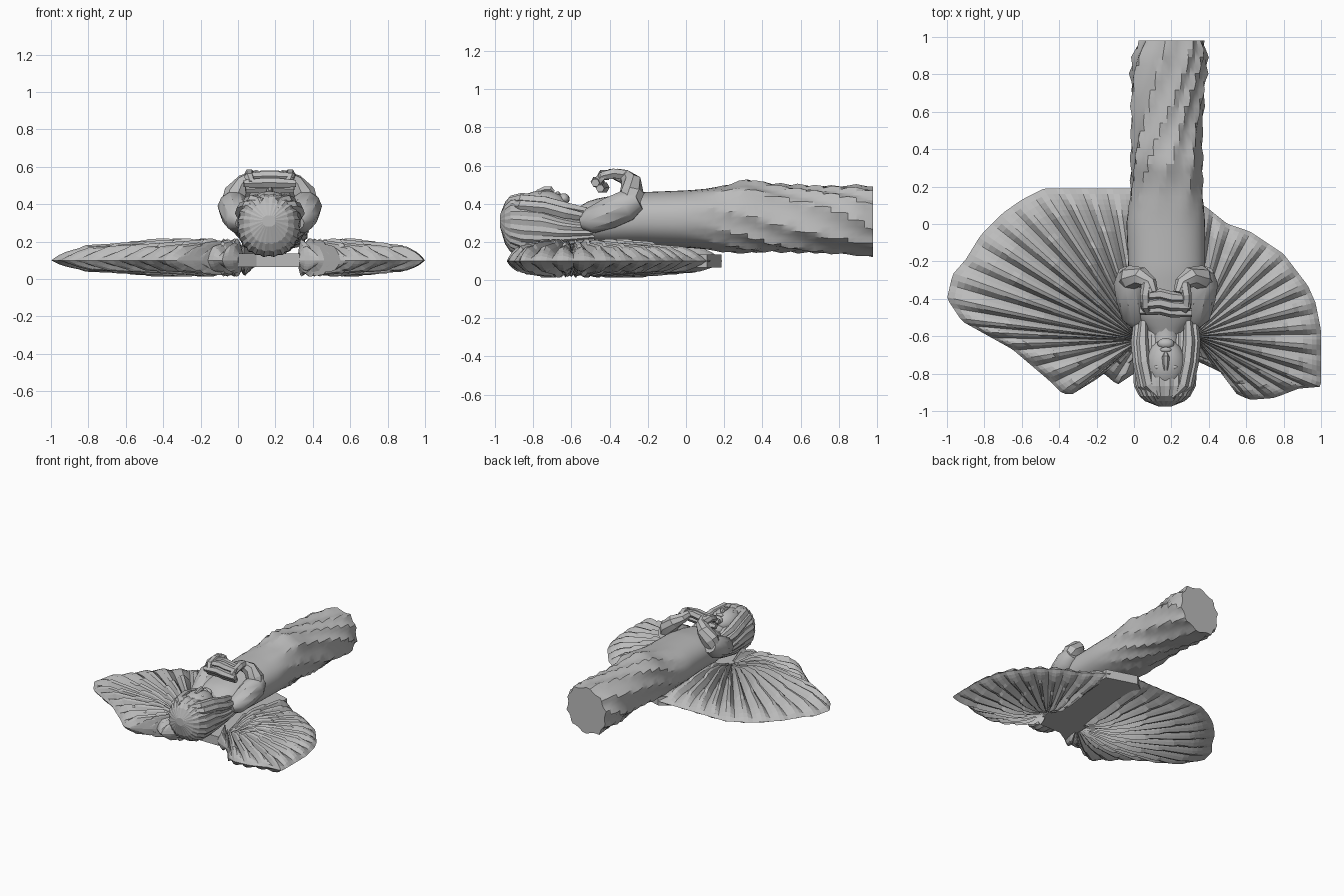
import bpy, bmesh, math
from mathutils import Vector, Matrix

if "Cube" in bpy.data.objects:
    bpy.data.objects.remove(bpy.data.objects["Cube"])

stone = bpy.data.materials.new("grey stone")
stone.diffuse_color = (0.5, 0.5, 0.5, 1)
stone.use_nodes = True
stone.node_tree.nodes["Principled BSDF"].inputs["Base Color"].default_value = stone.diffuse_color
CX = 0.17  # figure axis


def finish(bm, name, smooth=None):
    bmesh.ops.remove_doubles(bm, verts=bm.verts, dist=1e-5)
    bmesh.ops.recalc_face_normals(bm, faces=bm.faces)
    me = bpy.data.meshes.new(name)
    bm.to_mesh(me)
    bm.free()
    me.materials.append(stone)
    ob = bpy.data.objects.new(name, me)
    bpy.context.collection.objects.link(ob)
    if smooth:
        bpy.ops.object.select_all(action='DESELECT')
        ob.select_set(True)
        bpy.context.view_layer.objects.active = ob
        bpy.ops.object.shade_smooth_by_angle(angle=math.radians(smooth))
    return ob


def bridge(bm, rings):
    n = len(rings[0])
    for a, b in zip(rings, rings[1:]):
        for i in range(n):
            j = (i + 1) % n
            bm.faces.new((a[i], a[j], b[j], b[i]))
    bm.faces.new(rings[0])
    bm.faces.new(rings[-1][::-1])


def lerp_rows(rows, t):
    for a, b in zip(rows, rows[1:]):
        if t <= b[0]:
            k = (t - a[0]) / (b[0] - a[0])
            return [p + (q - p) * k for p, q in zip(a, b)]
    return list(rows[-1])


def loft(name, rows, n, steps, fold, smooth):
    """rows: (y, x min, x max, z min, z max)"""
    bm = bmesh.new()
    rings = []
    for s in range(steps + 1):
        y, x0, x1, z0, z1 = lerp_rows(rows, rows[0][0] + (rows[-1][0] - rows[0][0]) * s / steps)
        ring = []
        for i in range(n):
            a = math.tau * i / n
            f = fold(a, y)
            c, d = math.cos(a), math.sin(a)
            c, d = [math.copysign(abs(v) ** 0.88, v) for v in (c, d)]
            ring.append(bm.verts.new(((x0 + x1) / 2 + (x1 - x0) / 2 * c * f, y,
                                      (z0 + z1) / 2 + (z1 - z0) / 2 * d * f)))
        rings.append(ring)
    bridge(bm, rings)
    return finish(bm, name, smooth)


def tube(name, pts, n=8, smooth=35):
    """pts: (x, y, z, radius)"""
    bm = bmesh.new()
    P = [Vector(p[:3]) for p in pts]
    rings = []
    for i, p in enumerate(P):
        q = (P[min(i + 1, len(P) - 1)] - P[max(i - 1, 0)]).to_track_quat('Z', 'Y')
        rings.append([bm.verts.new(p + q @ Vector((math.cos(math.tau * k / n), math.sin(math.tau * k / n), 0)) * pts[i][3])
                      for k in range(n)])
    bridge(bm, rings)
    return finish(bm, name, smooth)


def ball(name, c, r, smooth=30):
    bm = bmesh.new()
    m = Matrix.Translation(c) @ Matrix.Diagonal((*r, 1))
    bmesh.ops.create_uvsphere(bm, u_segments=16, v_segments=10, radius=1, matrix=m)
    return finish(bm, name, smooth)


# robe with twisting folds that deepen toward the hem
def robe_fold(a, y):
    k = max(0, min(1, (y - 0.0) / 0.35))
    s = math.sin(5 * a + 7.5 * y + 0.6 * math.sin(2 * a + 6 * y))
    return 1 + k * (0.075 * (1 - 2 * abs(s) ** 0.7) + 0.035 * math.sin(2 * a - 6 * y))


loft("robe", [(-0.6, 0.09, 0.25, 0.22, 0.37), (-0.55, 0.05, 0.29, 0.21, 0.39), (-0.5, 0.0, 0.34, 0.19, 0.42),
              (-0.4, -0.03, 0.37, 0.18, 0.44), (-0.25, -0.03, 0.38, 0.18, 0.46), (0.0, -0.04, 0.38, 0.17, 0.47),
              (0.2, -0.02, 0.37, 0.15, 0.49), (0.32, -0.02, 0.37, 0.15, 0.52), (0.5, -0.01, 0.36, 0.15, 0.50),
              (0.8, -0.01, 0.38, 0.13, 0.50), (0.9, 0.0, 0.385, 0.13, 0.50), (0.98, 0.03, 0.37, 0.12, 0.49)],
     40, 36, robe_fold, 25)

# hair with fine strands running back from the face
loft("hair", [(-0.975, 0.13, 0.20, 0.28, 0.34), (-0.955, 0.07, 0.26, 0.20, 0.40), (-0.92, 0.03, 0.30, 0.15, 0.44),
              (-0.86, 0.0, 0.33, 0.12, 0.455), (-0.75, 0.0, 0.33, 0.12, 0.44), (-0.66, 0.0, 0.33, 0.14, 0.39),
              (-0.58, 0.0, 0.33, 0.16, 0.36), (-0.48, 0.02, 0.32, 0.18, 0.34)],
     48, 18, lambda a, y: 1 + 0.025 * (1 if round(a * 48 / math.tau) % 2 else -1), None)

# face, nose, brow and neck
ball("face", (CX, -0.75, 0.385), (0.105, 0.135, 0.085))
tube("nose", [(CX, -0.78, 0.462, 0.012), (CX, -0.74, 0.475, 0.018), (CX, -0.71, 0.475, 0.02), (CX, -0.695, 0.46, 0.012)], 6)
ball("mouth", (CX, -0.672, 0.452), (0.03, 0.014, 0.012))
ball("chin", (CX, -0.64, 0.425), (0.045, 0.03, 0.03))
tube("neck", [(CX, -0.68, 0.33, 0.08), (CX, -0.58, 0.31, 0.075), (CX, -0.5, 0.31, 0.09)], 12)

for s, side in ((-1, "left"), (1, "right")):
    # locks framing the face
    for k in range(2):
        d = 0.03 * k
        tube(f"{side}_lock_{k}", [(CX + s * 0.03, -0.92 - d / 2, 0.41 - d, 0.025), (CX + s * (0.09 + d), -0.86, 0.42 - d, 0.032),
                                  (CX + s * (0.115 + d), -0.74, 0.41 - d, 0.032), (CX + s * (0.125 + d), -0.63, 0.38 - d, 0.032),
                                  (CX + s * (0.12 + d), -0.52, 0.36 - d, 0.022)], 6, None)
    # eyes
    ball(f"{side}_eye", (CX + s * 0.042, -0.765, 0.452), (0.02, 0.012, 0.01))
    # wide sleeve, forearm and curled hand
    tube(f"{side}_upper_arm", [(CX + s * 0.15, -0.545, 0.30, 0.035), (CX + s * 0.165, -0.50, 0.31, 0.07), (CX + s * 0.18, -0.40, 0.35, 0.085),
                               (CX + s * 0.195, -0.31, 0.39, 0.085), (CX + s * 0.2, -0.25, 0.42, 0.055)], 10)
    tube(f"{side}_forearm", [(CX + s * 0.215, -0.30, 0.38, 0.055), (CX + s * 0.185, -0.285, 0.45, 0.065), (CX + s * 0.13, -0.285, 0.51, 0.055),
                             (CX + s * 0.085, -0.32, 0.54, 0.04), (CX + s * 0.07, -0.37, 0.555, 0.03)], 8, 25)
    tube(f"{side}_hand", [(CX + s * 0.10, -0.32, 0.55, 0.03), (CX + s * 0.11, -0.38, 0.56, 0.028), (CX + s * 0.11, -0.44, 0.545, 0.026),
                          (CX + s * 0.10, -0.465, 0.51, 0.024)], 6, None)

# clasped fingers across the chest
for k, (y, z, w) in enumerate(((-0.385, 0.555, 0.12), (-0.43, 0.55, 0.13), (-0.465, 0.515, 0.14), (-0.44, 0.485, 0.13))):
    tube(f"fingers_{k}", [(CX - w, y, z - 0.005, 0.022), (CX - 0.03, y + 0.01, z, 0.03), (CX + 0.03, y - 0.005, z, 0.03),
                          (CX + w, y - 0.01, z - 0.005, 0.022)], 6, None)

# wings: a fan of layered feathers from a root to an outline, thin at the edge
ENV = [(0, 0.03), (0.1, 0.05), (0.25, 0.105), (0.4, 0.125), (0.6, 0.105), (0.85, 0.08), (0.95, 0.04), (1, 0.0)]


def wing(name, root, outline, feathers):
    P = [Vector(p) for p in outline]
    L = [0]
    for a, b in zip(P, P[1:]):
        L.append(L[-1] + (b - a).length)
    table = [(l, p.x, p.y) for l, p in zip(L, P)]
    rows, sub = 28, 4
    cols = feathers * sub + 1
    bm = bmesh.new()
    grids = []
    for sgn, scale in ((1, 1.0), (-1, 0.75)):
        grid = []
        for c in range(cols):
            _, ox, oy = lerp_rows(table, L[-1] * c / (cols - 1))
            f, ph = c // sub, c % sub
            crest = (0.0, 0.55, 1.0, 0.8)[ph]
            line = []
            for r in range(rows + 1):
                t = r / rows
                # each layer of feathers rises, then drops to the next one
                u = (t * 3 + 0.37 * (f % 3)) % 1.0
                step = 0.75 + 0.25 * u if u < 0.9 else 0.7
                h = lerp_rows(ENV, t)[1] * (0.45 + 0.55 * crest * step) * scale
                line.append(bm.verts.new((root[0] + (ox - root[0]) * t, root[1] + (oy - root[1]) * t, 0.1 + sgn * h)))
            grid.append(line)
        for a, b in zip(grid, grid[1:]):
            for r in range(rows):
                bm.faces.new((a[r], b[r], b[r + 1], a[r + 1]))
        grids.append(grid)
    for e in (0, -1):  # close both ends of the fan
        a, b = grids[0][e], grids[1][e]
        for r in range(rows):
            bm.faces.new((a[r], a[r + 1], b[r + 1], b[r]))
    finish(bm, name)


wing("left_wing", (0.03, -0.62),
     [(0.12, 0.19), (-0.48, 0.19), (-0.6, 0.13), (-0.7, 0.06), (-0.82, -0.06), (-0.9, -0.19), (-0.97, -0.27), (-1, -0.4), (-0.92, -0.52),
      (-0.65, -0.67), (-0.45, -0.84), (-0.38, -0.91), (-0.33, -0.91), (-0.2, -0.83), (-0.16, -0.80), (-0.09, -0.86), (0.0, -0.8)], 20)
wing("right_wing", (0.32, -0.6),
     [(0.33, 0.13), (0.4, 0.08), (0.5, 0.0), (0.62, -0.04), (0.8, -0.16), (0.93, -0.33), (0.97, -0.42), (1, -0.57), (1, -0.87),
      (0.88, -0.88), (0.75, -0.93), (0.62, -0.94), (0.55, -0.91), (0.46, -0.79), (0.33, -0.73)], 18)

# thin plate joining the wings under the back
bm = bmesh.new()
face = bm.faces.new([bm.verts.new((x, y, 0.065)) for x, y in
                     ((0.0, -0.78), (0.1, -0.72), (0.33, -0.72), (0.36, -0.5), (0.36, 0.11), (0.12, 0.185), (0.0, 0.1))])
ext = bmesh.ops.extrude_face_region(bm, geom=[face])
bmesh.ops.translate(bm, vec=(0, 0, 0.07), verts=[v for v in ext['geom'] if isinstance(v, bmesh.types.BMVert)])
finish(bm, "back_plate")
